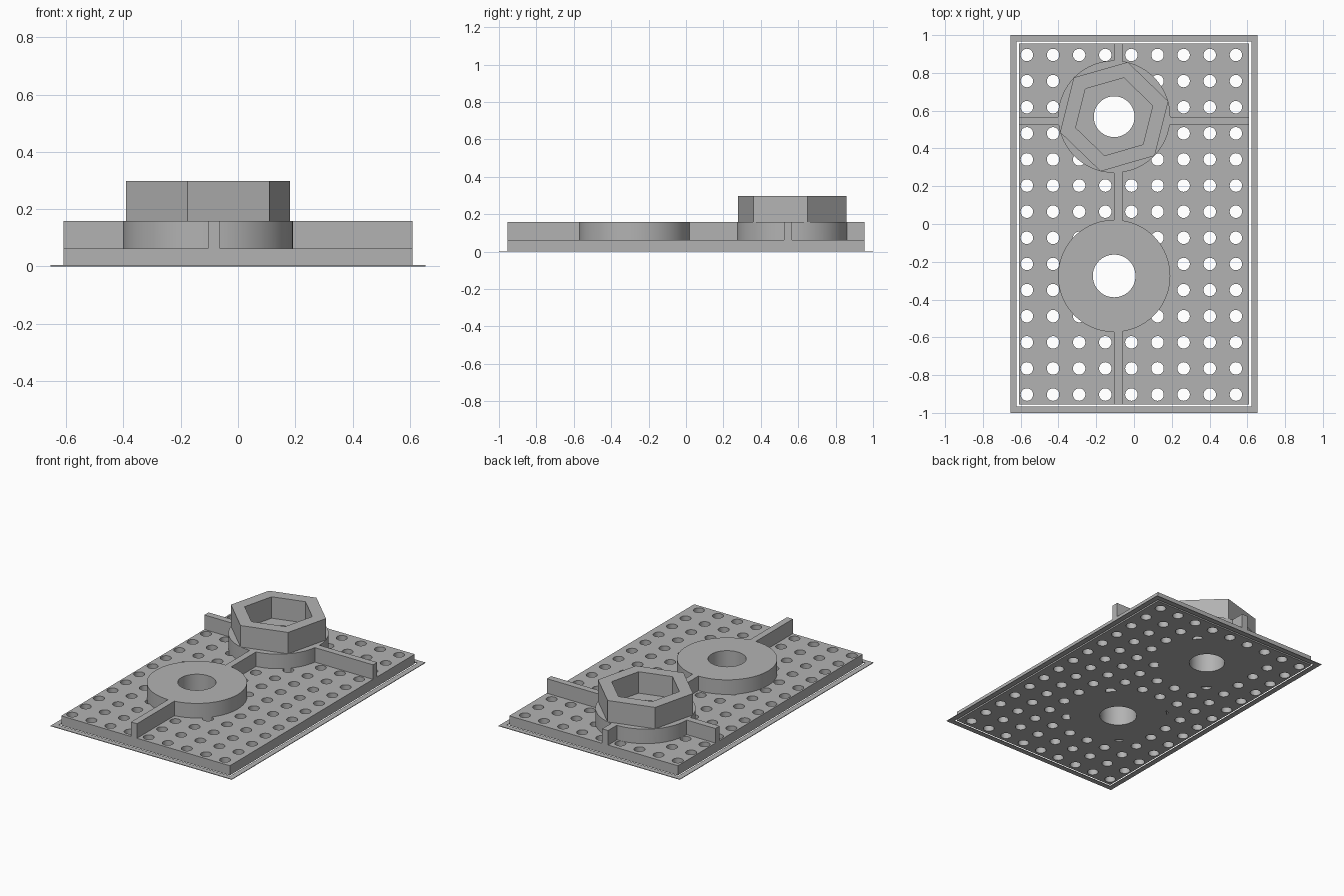
import bpy, bmesh, math
from mathutils import Matrix

if "Cube" in bpy.data.objects:
    bpy.data.objects.remove(bpy.data.objects["Cube"])

grey = bpy.data.materials.new("plain grey")
grey.diffuse_color = (0.45, 0.45, 0.45, 1)
grey.use_nodes = True
grey.node_tree.nodes["Principled BSDF"].inputs["Base Color"].default_value = grey.diffuse_color

PLATE_TOP, BOSS_TOP, NUT_TOP = 0.063, 0.158, 0.298
BOSS_R, HOLE_R, PITCH = 0.297, 0.033, 0.1383
BOSSES = [(-0.105, 0.568, 0.108), (-0.105, -0.275, 0.113)]   # x, y, bore radius


def make(name, build):
    bm = bmesh.new()
    build(bm)
    me = bpy.data.meshes.new(name)
    bm.to_mesh(me)
    bm.free()
    me.materials.append(grey)
    ob = bpy.data.objects.new(name, me)
    bpy.context.collection.objects.link(ob)
    return ob


def box(bm, x0, x1, y0, y1, z0, z1):
    m = Matrix.Translation(((x0 + x1) / 2, (y0 + y1) / 2, (z0 + z1) / 2))
    bmesh.ops.create_cube(bm, size=1, matrix=m @ Matrix.Diagonal((x1 - x0, y1 - y0, z1 - z0, 1)))


def prism(bm, x, y, r, z0, z1, sides=64, turn=0.0):
    m = Matrix.Translation((x, y, (z0 + z1) / 2)) @ Matrix.Rotation(turn, 4, 'Z')
    bmesh.ops.create_cone(bm, cap_ends=True, segments=sides, radius1=r, radius2=r,
                          depth=z1 - z0, matrix=m)


def combine(ob, other, operation):
    """Apply a boolean, then discard the tool object."""
    mod = ob.modifiers.new("cut", 'BOOLEAN')
    mod.operation, mod.solver, mod.object = operation, 'EXACT', other
    bpy.context.view_layer.objects.active = ob
    bpy.ops.object.modifier_apply(modifier=mod.name)
    bpy.data.objects.remove(other)


def smooth(ob):
    bpy.ops.object.select_all(action='DESELECT')
    ob.select_set(True)
    bpy.context.view_layer.objects.active = ob
    bpy.ops.object.shade_smooth_by_angle(angle=math.radians(30))


# Perforated plate: holes fully under a boss are left out
def hole_grid(bm):
    for i in range(9):
        for j in range(14):
            x, y = -0.567 + i * PITCH, -0.903 + j * PITCH
            if all(math.hypot(x - bx, y - by) > BOSS_R - HOLE_R for bx, by, _ in BOSSES):
                prism(bm, x, y, HOLE_R, -0.1, 0.12, 24)


plate = make("perforated_plate", lambda bm: box(bm, -0.61, 0.61, -0.955, 0.955, 0, PLATE_TOP))
combine(plate, make("hole_cutter", hole_grid), 'DIFFERENCE')

# Stiffening ribs, flush with the boss tops
combine(plate, make("long_rib", lambda bm: box(bm, -0.105, -0.062, -0.955, 0.955, 0.03, BOSS_TOP)), 'UNION')
combine(plate, make("cross_rib", lambda bm: box(bm, -0.61, 0.61, 0.524, 0.567, 0.03, BOSS_TOP)), 'UNION')

# Round bosses with through bores
for bx, by, bore in BOSSES:
    combine(plate, make("boss", lambda bm: prism(bm, bx, by, BOSS_R, 0, BOSS_TOP, 96)), 'UNION')
for bx, by, bore in BOSSES:
    combine(plate, make("bore_cutter", lambda bm: prism(bm, bx, by, bore, -0.1, 0.4)), 'DIFFERENCE')
smooth(plate)

# Hexagonal nut holder on the rear boss
hx, hy, _ = BOSSES[0]
v = bmesh.new()
prism(v, 0, 0, 1, 0, 1, 6)
first = next(p.co for p in v.verts)
turn = math.radians(16) - math.atan2(first.y, first.x)
v.free()
holder = make("hex_nut_holder", lambda bm: prism(bm, hx, hy, 0.298, BOSS_TOP, NUT_TOP, 6, turn))
combine(holder, make("hex_cutter", lambda bm: prism(bm, hx, hy, 0.212, 0.1, 0.4, 6, turn)), 'DIFFERENCE')

# Thin skirt outline around the plate
skirt = make("skirt", lambda bm: box(bm, -0.655, 0.655, -1, 1, 0, 0.004))
combine(skirt, make("skirt_cutter", lambda bm: box(bm, -0.621, 0.621, -0.967, 0.967, -0.1, 0.1)), 'DIFFERENCE')
